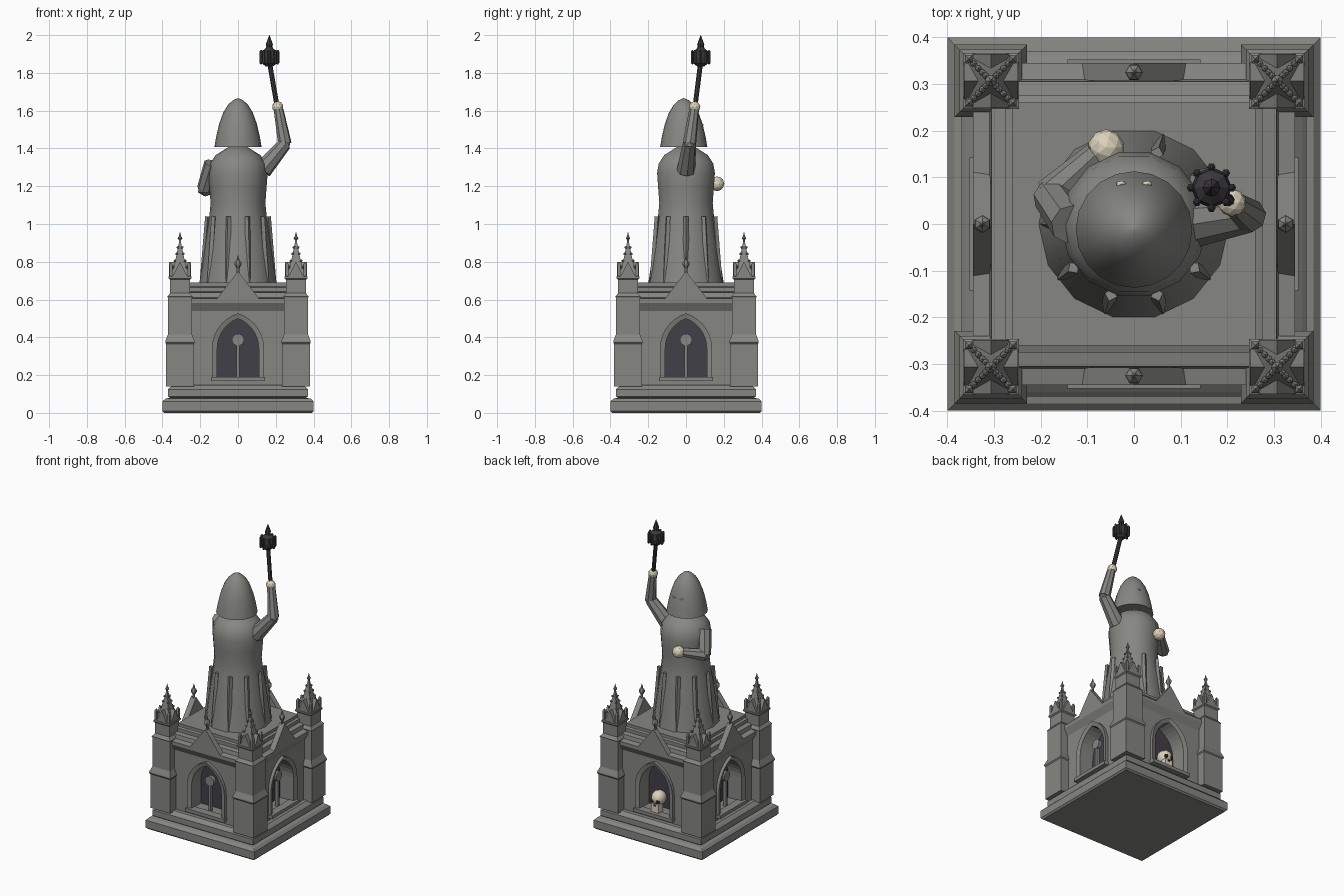
import bpy, bmesh, math
from mathutils import Vector, Matrix

if "Cube" in bpy.data.objects:
    bpy.data.objects.remove(bpy.data.objects["Cube"])


def mat(name, rgb):
    m = bpy.data.materials.new(name)
    m.diffuse_color = (*rgb, 1)
    m.use_nodes = True
    m.node_tree.nodes["Principled BSDF"].inputs["Base Color"].default_value = m.diffuse_color
    return m


STONE = mat("stone", (0.24, 0.245, 0.225))
DARK = mat("niche_shadow", (0.055, 0.05, 0.065))
BONE = mat("bone", (0.72, 0.64, 0.5))
IRON = mat("iron", (0.045, 0.04, 0.045))


def finish(name, bm, m=STONE, smooth=False):
    bmesh.ops.recalc_face_normals(bm, faces=bm.faces)
    me = bpy.data.meshes.new(name)
    bm.to_mesh(me)
    bm.free()
    ob = bpy.data.objects.new(name, me)
    bpy.context.collection.objects.link(ob)
    me.materials.append(m)
    if smooth:
        bpy.ops.object.select_all(action='DESELECT')
        ob.select_set(True)
        bpy.context.view_layer.objects.active = ob
        bpy.ops.object.shade_smooth_by_angle(angle=math.radians(40))
    return ob


def lathe(bm, prof, n, c=(0, 0), turn=0.0):
    """Closed n-sided stack of (radius, z) rings."""
    rings = []
    for r, z in prof:
        rings.append([bm.verts.new((c[0] + r * math.cos(turn + 2 * math.pi * i / n),
                                    c[1] + r * math.sin(turn + 2 * math.pi * i / n), z)) for i in range(n)])
    for a, b in zip(rings, rings[1:]):
        for i in range(n):
            bm.faces.new((a[i], a[(i + 1) % n], b[(i + 1) % n], b[i]))
    bm.faces.new(rings[0])
    bm.faces.new(rings[-1])


def square(bm, prof, c=(0, 0)):
    lathe(bm, [(h * math.sqrt(2), z) for h, z in prof], 4, c, math.pi / 4)


def box(bm, lo, hi):
    lo, hi = Vector(lo), Vector(hi)
    s = hi - lo
    bmesh.ops.create_cube(bm, size=1, matrix=Matrix.Translation((lo + hi) / 2) @ Matrix.Diagonal((*s, 1)))


def ball(bm, p, r, sub=1, scale=(1, 1, 1)):
    bmesh.ops.create_icosphere(bm, subdivisions=sub, radius=r,
                               matrix=Matrix.Translation(p) @ Matrix.Diagonal((*scale, 1)))


def tube(bm, a, b, r1, r2, n=8):
    a, b = Vector(a), Vector(b)
    d = b - a
    bmesh.ops.create_cone(bm, cap_ends=True, segments=n, radius1=r1, radius2=r2, depth=d.length,
                          matrix=Matrix.Translation((a + b) / 2) @ d.to_track_quat('Z', 'Y').to_matrix().to_4x4())


def prism(bm, pts, y0, y1):
    """Extrude an (x, z) outline along y."""
    f = [bm.verts.new((x, y0, z)) for x, z in pts]
    b = [bm.verts.new((x, y1, z)) for x, z in pts]
    for i in range(len(pts)):
        j = (i + 1) % len(pts)
        bm.faces.new((f[i], f[j], b[j], b[i]))
    bm.faces.new(f)
    bm.faces.new(b)


def arch(w, zb, zs, za, n=7):
    h = za - zs
    R = (w * w + h * h) / (2 * w)
    t = math.asin(h / R)
    side = [(w - R + R * math.cos(t * i / n), zs + R * math.sin(t * i / n)) for i in range(n + 1)]
    right = [(w, zb)] + side[:-1]
    return right + [(0, za)] + [(-x, z) for x, z in reversed(right)]


def turned(bm, k, c=(0, 0, 0)):
    bmesh.ops.rotate(bm, verts=bm.verts, cent=c, matrix=Matrix.Rotation(k * math.pi / 2, 3, 'Z'))


# Stepped plinth
bm = bmesh.new()
square(bm, [(.39, 0), (.4, .01), (.4, .06), (.385, .075), (.36, .08), (.37, .087), (.37, .125), (.36, .135), (.345, .147)])
finish("plinth", bm)

# Main block with cornice and stepped roof
bm = bmesh.new()
square(bm, [(.32, .14), (.32, .54), (.345, .583), (.345, .605), (.31, .612), (.305, .637),
            (.275, .642), (.275, .665), (.26, .67), (.26, .69)])
block = finish("shrine_block", bm)
for k in range(4):
    bm = bmesh.new()
    prism(bm, arch(.112, .185, .34, .5), -.4, -.225)
    turned(bm, k)
    cut = finish("niche_cutter", bm)
    cut.hide_render = True
    cut.hide_viewport = True
    md = block.modifiers.new("niche", 'BOOLEAN')
    md.operation = 'DIFFERENCE'
    md.solver = 'EXACT'
    md.object = cut

# Niche surround, backing, tracery, sill, gable on each side
for k in range(4):
    bm = bmesh.new()
    inner, outer = arch(.11, .18, .34, .5), arch(.138, .18, .34, .527)
    L = [[bm.verts.new((x, y, z)) for x, z in o] for o, y in
         ((inner, -.30), (inner, -.332), (outer, -.34), (outer, -.30))]
    for a, b in zip(L, L[1:] + L[:1]):
        for i in range(len(inner) - 1):
            bm.faces.new((a[i], a[i + 1], b[i + 1], b[i]))
    box(bm, (-.143, -.353, .168), (.143, -.30, .19))
    turned(bm, k)
    finish("arch_surround", bm)

    bm = bmesh.new()
    prism(bm, arch(.111, .186, .34, .499), -.232, -.226)
    turned(bm, k)
    finish("niche_back", bm, DARK)

    if k != 2:
        bm = bmesh.new()
        box(bm, (-.008, -.30, .18), (.008, -.28, .37))
        tube(bm, (0, -.302, .387), (0, -.278, .387), .032, .032, 14)
        turned(bm, k)
        finish("window_tracery", bm)

    bm = bmesh.new()
    prism(bm, [(-.112, .604), (.112, .604), (0, .75)], -.345, -.308)
    lathe(bm, [(.008, .735), (.008, .765), (.019, .785), (.017, .797), (.008, .808), (.001, .835)], 6, (0, -.325))
    turned(bm, k)
    finish("wall_gable", bm)

# Corner buttresses with crocketed pinnacles
for sx in (-1, 1):
    for sy in (-1, 1):
        cx, cy = c = (.307 * sx, .307 * sy)
        bm = bmesh.new()
        square(bm, [(.073, .14), (.073, .365), (.078, .372), (.078, .38), (.064, .415), (.064, .61),
                    (.067, .615), (.052, .635), (.052, .705), (.06, .712), (.06, .722), (.05, .728)], c)
        finish("corner_buttress", bm)
        bm = bmesh.new()
        square(bm, [(.05, .72), (.024, .81), (.006, .9), (.004, .915)], c)
        lathe(bm, [(.006, .895), (.006, .915), (.013, .925), (.006, .936), (.001, .957)], 6, c)
        for dx in (-1, 1):
            for dy in (-1, 1):
                square(bm, [(.008, .72), (.008, .785), (.001, .798)], (cx + .047 * dx, cy + .047 * dy))
                for t in range(4):
                    h = (.037, .027, .018, .011)[t]
                    ball(bm, (cx + h * dx, cy + h * dy, (.772, .805, .842, .876)[t]), .008)
        finish("crocketed_pinnacle", bm)
        bm = bmesh.new()
        prism(bm, [(-.04, .722), (.04, .722), (0, .8)], -.058, .058)
        g = bm.copy()
        turned(g, 1)
        for b in (bm, g):
            bmesh.ops.translate(b, verts=b.verts, vec=(cx, cy, 0))
            finish("pinnacle_gable", b)

# Robed figure, facing the back
bm = bmesh.new()
lathe(bm, [(.205, .685), (.19, .78), (.172, .92), (.152, 1.04), (.145, 1.11), (.151, 1.19), (.157, 1.27),
           (.148, 1.32), (.118, 1.365), (.07, 1.395), (.045, 1.41)], 14)
finish("robe", bm, smooth=True)
for k in range(10):
    bm = bmesh.new()
    tube(bm, (.187, 0, .69), (.16, 0, 1.04), .016, .014, 4)
    bmesh.ops.rotate(bm, verts=bm.verts, cent=(0, 0, 0), matrix=Matrix.Rotation(math.radians(36 * k), 3, 'Z'))
    finish("robe_fold", bm)

# Hood and eyes
bm = bmesh.new()
lathe(bm, [(.125, 1.408), (.116, 1.46), (.1, 1.53), (.078, 1.59), (.054, 1.63), (.027, 1.655), (.002, 1.666)],
      20, (0, -.012))
finish("hood", bm, smooth=True)
bm = bmesh.new()
for s in (-1, 1):
    ball(bm, (.028 * s, .086, 1.525), .011, 1, (1.1, .7, .6))
finish("eyes", bm, BONE)

# Sleeves
for name, pts, rad in (
        ("raised_sleeve", [(.13, 0, 1.285), (.248, .018, 1.425), (.215, .043, 1.605)], (.05, .036, .026)),
        ("bent_sleeve", [(-.135, .0, 1.32), (-.178, .06, 1.185), (-.08, .15, 1.21)], (.045, .04, .028))):
    bm = bmesh.new()
    tube(bm, pts[0], pts[1], rad[0], rad[1])
    tube(bm, pts[1], pts[2], rad[1], rad[2])
    ball(bm, pts[1], rad[1] * .95)
    finish(name, bm, smooth=True)

# Hands
bm = bmesh.new()
ball(bm, (.21, .046, 1.62), .03, 2)
ball(bm, (-.06, .164, 1.213), .039, 2)
finish("hands", bm, BONE)

# Mace
mx, my = .166, .078
bm = bmesh.new()
tube(bm, (.215, .042, 1.575), (mx, my, 1.86), .013, .013)
lathe(bm, [(.02, 1.835), (.038, 1.85), (.044, 1.883), (.038, 1.915), (.02, 1.93), (.016, 1.94), (.019, 1.95), (.001, 2.0)],
      8, (mx, my))
for k in range(8):
    a = k * math.pi / 4
    lathe(bm, [(.003, 1.845), (.009, 1.853), (.009, 1.913), (.003, 1.921)], 6,
          (mx + .044 * math.cos(a), my + .044 * math.sin(a)))
finish("mace", bm, IRON)

# Skull in the back niche
bm = bmesh.new()
ball(bm, (0, .285, .275), .048, 2, (.95, 1.1, 1))
box(bm, (-.028, .28, .19), (.028, .328, .245))
finish("skull", bm, BONE, True)
bm = bmesh.new()
for s in (-1, 1):
    ball(bm, (.019 * s, .326, .264), .014)
ball(bm, (0, .328, .238), .008)
finish("skull_sockets", bm, IRON)
